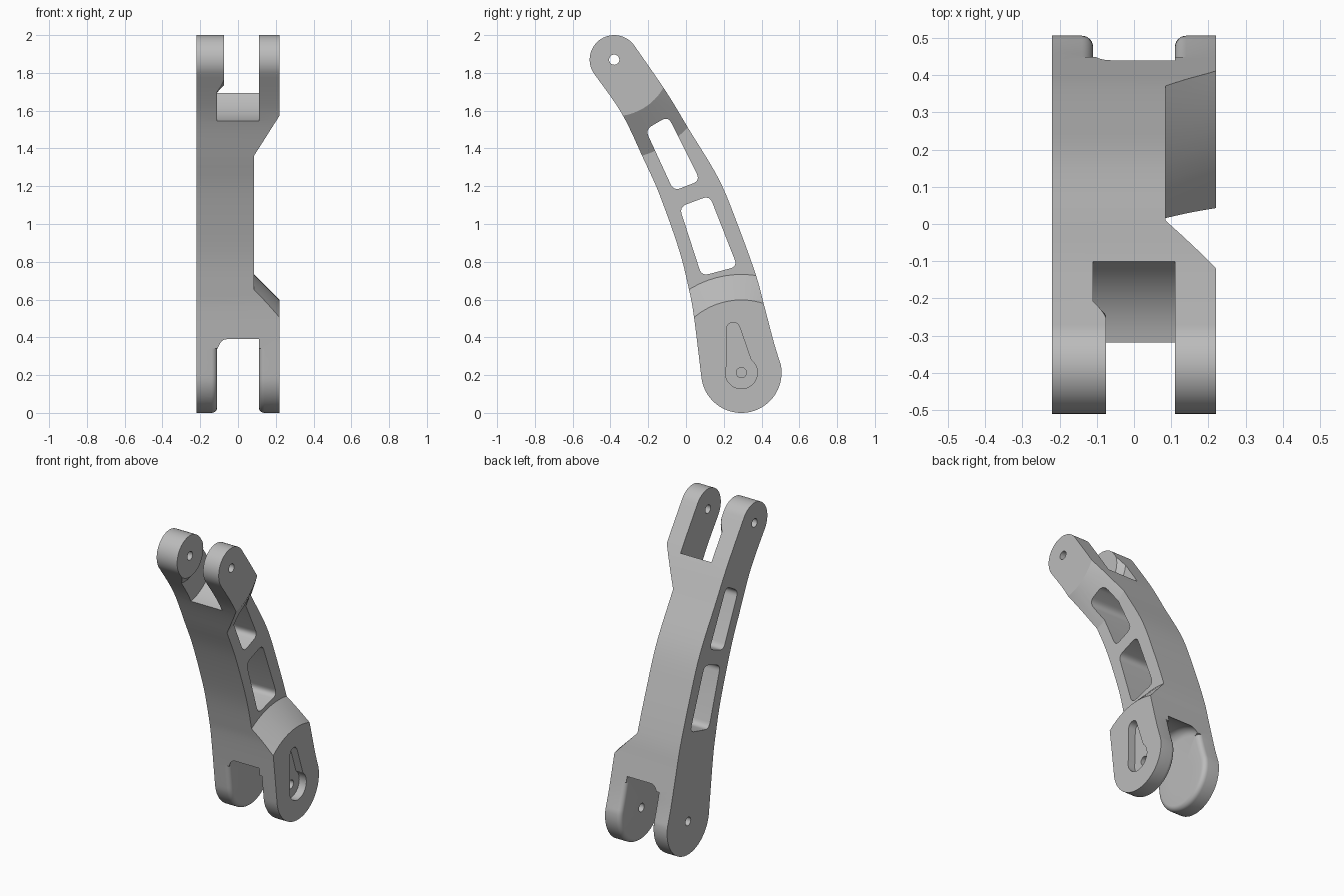
import bpy, bmesh
from math import sin, cos, radians, pi
from mathutils import Vector

if "Cube" in bpy.data.objects:
    bpy.data.objects.remove(bpy.data.objects["Cube"])

LOW, TOP = Vector((0.293, 0.213)), Vector((-0.38, 1.87))   # pivots in (y, z)
HALF, SLOT, WEB = 0.22, 0.11, 0.085                        # x of outer side, fork slot, thin web


def loft(name, rings):
    """Closed solid through rings of (x, y, z) points."""
    bm = bmesh.new()
    loops = [[bm.verts.new(p) for p in ring] for ring in rings]
    n = len(loops[0])
    for a, b in zip(loops, loops[1:]):
        for i in range(n):
            j = (i + 1) % n
            bm.faces.new((a[i], a[j], b[j], b[i]))
    bm.faces.new(loops[0][::-1])
    bm.faces.new(loops[-1])
    bmesh.ops.recalc_face_normals(bm, faces=bm.faces)
    mesh = bpy.data.meshes.new(name)
    bm.to_mesh(mesh)
    bm.free()
    obj = bpy.data.objects.new(name, mesh)
    bpy.context.collection.objects.link(obj)
    return obj


def arc(c, r, a0, a1, steps):
    angles = [radians(a0 + (a1 - a0) * i / steps) for i in range(steps + 1)]
    return [Vector((c[0] + r * cos(a), c[1] + r * sin(a))) for a in angles]


def prism(name, pts, x0, x1):
    return loft(name, [[(x, p[0], p[1]) for p in pts] for x in (x0, x1)])


def turned(name, c, profile, steps=72):
    """Solid turned around an x axis, from (x, radius) pairs."""
    return loft(name, [[(x, p.x, p.y) for p in arc(c, r, 0, 360, steps)[:-1]]
                       for x, r in profile])


def spline(pts, steps=6):
    out, ext = [], [pts[0]] + pts + [pts[-1]]
    for a, b, c, d in zip(ext, ext[1:], ext[2:], ext[3:]):
        for i in range(steps):
            t = i / steps
            out.append(0.5 * (2 * b + (c - a) * t + (2 * a - 5 * b + 4 * c - d) * t * t
                              + (3 * b - a - 3 * c + d) * t ** 3))
    return out


def rounded(corners, r, steps=6):
    out, n = [], len(corners)
    for i in range(n):
        p, a, b = (Vector(corners[k % n]) for k in (i, i - 1, i + 1))
        s, e = p + (a - p).normalized() * r, p + (b - p).normalized() * r
        for k in range(steps + 1):
            t = k / steps
            out.append(s * (1 - t) ** 2 + p * 2 * t * (1 - t) + e * t * t)
    return out


def cut(obj, cutter):
    mod = obj.modifiers.new("cut", 'BOOLEAN')
    mod.operation, mod.solver, mod.object = 'DIFFERENCE', 'EXACT', cutter
    bpy.context.view_layer.objects.active = obj
    bpy.ops.object.modifier_apply(modifier=mod.name)
    bpy.data.objects.remove(cutter)


# Curved side outline: round ends joined by two smooth edges
low_arc, top_arc = arc(LOW, 0.213, 186, 372, 40), arc(TOP, 0.13, 33, 213, 32)
back = [(0.466, 0.37), (0.413, 0.572), (0.37, 0.73), (0.28, 0.98),
        (0.175, 1.235), (0.016, 1.50), (-0.105, 1.70)]
front = [(-0.34, 1.585), (-0.225, 1.345), (-0.14, 1.155), (-0.037, 0.864),
         (0.016, 0.652), (0.042, 0.51)]
back_edge = spline([low_arc[-1]] + [Vector(p) for p in back] + [top_arc[0]])
front_edge = spline([top_arc[-1]] + [Vector(p) for p in front] + [low_arc[0]])
outline = low_arc + back_edge[1:] + top_arc + front_edge[1:]
link = prism("curved_link_arm", outline, -HALF, HALF)

# Thin web on one side, flaring conically into the wide ends
relief = prism("web_relief", [(-1, -0.5), (1, -0.5), (1, 2.5), (-1, 2.5)], WEB, 0.25)
cut(relief, turned("lower_flare", LOW, [(0.06, 0.545), (0.27, 0.335)]))
cut(relief, turned("upper_flare", TOP, [(0.06, 0.572), (0.27, 0.215)]))
cut(link, relief)

# Lower fork slot with one rounded inner corner
corner = [(-0.06 - 0.05 * cos(a), 0.245 + 0.05 * sin(a))
          for a in (i * pi / 12 for i in range(7))]
cut(link, turned("lower_slot", LOW, [(-SLOT, 0.1)] + corner + [(SLOT, 0.295)]))

# Upper fork slot, leaving a conical boss on one prong
slot = turned("upper_slot", TOP, [(-SLOT, 0.33), (SLOT, 0.33)])
cut(slot, turned("prong_boss", TOP, [(-0.13, 0.195), (-0.075, 0.135)]))
cut(link, slot)

# Rounded inner edges of the lower prongs
n, R = len(outline), 0.03
path = []
for k in range(n):
    i = (k + n // 2) % n
    p = outline[i]
    if (p - LOW).length < 0.29:
        t = (outline[(i + 1) % n] - outline[i - 1]).normalized()
        path.append((p, Vector((-t.y, t.x))))
section = [(SLOT - 0.01, -0.01), (SLOT + R, -0.01)]
section += [(SLOT + R - R * sin(a), R - R * cos(a)) for a in (i * pi / 12 for i in range(7))]
section += [(SLOT - 0.01, R)]
for side in (-1, 1):
    rings = []
    for p, inward in path:
        ring = [(x, p + inward * d) for x, d in section]
        rings.append([(side * x, q.x, q.y) for x, q in ring])
    cut(link, loft("edge_rounding", rings))

# Two lightening windows through the web
windows = [[(-0.215, 1.50), (-0.095, 1.57), (0.075, 1.23), (-0.065, 1.175)],
           [(-0.035, 1.09), (0.125, 1.15), (0.272, 0.775), (0.083, 0.725)]]
for quad in windows:
    cut(link, prism("window", rounded(quad, 0.04), -0.3, 0.3))

# Keyhole pocket on the outer lower prong
cut(link, turned("pocket_round", LOW, [(0.17, 0.085), (0.3, 0.085)]))
tip = arc((0.25, 0.443), 0.036, 15, 180, 14)
cut(link, prism("pocket_slot", tip + [Vector((0.213, 0.22)), Vector((0.355, 0.25))], 0.17, 0.3))

# Pivot holes
cut(link, turned("upper_pin_hole", TOP, [(-0.3, 0.027), (0.3, 0.027)], 32))
cut(link, turned("lower_pin_hole", LOW, [(0.05, 0.027), (0.3, 0.027)], 32))
cut(link, turned("lower_blind_hole", LOW, [(-0.3, 0.027), (-0.15, 0.027)], 32))

# Plain grey finish
grey = bpy.data.materials.new("light_grey")
grey.use_nodes = True
grey.diffuse_color = (0.5, 0.5, 0.5, 1)
grey.node_tree.nodes["Principled BSDF"].inputs["Base Color"].default_value = (0.5, 0.5, 0.5, 1)
link.data.materials.clear()
link.data.materials.append(grey)

bpy.ops.object.select_all(action='DESELECT')
link.select_set(True)
bpy.context.view_layer.objects.active = link
bpy.ops.object.shade_smooth_by_angle(angle=radians(25))
